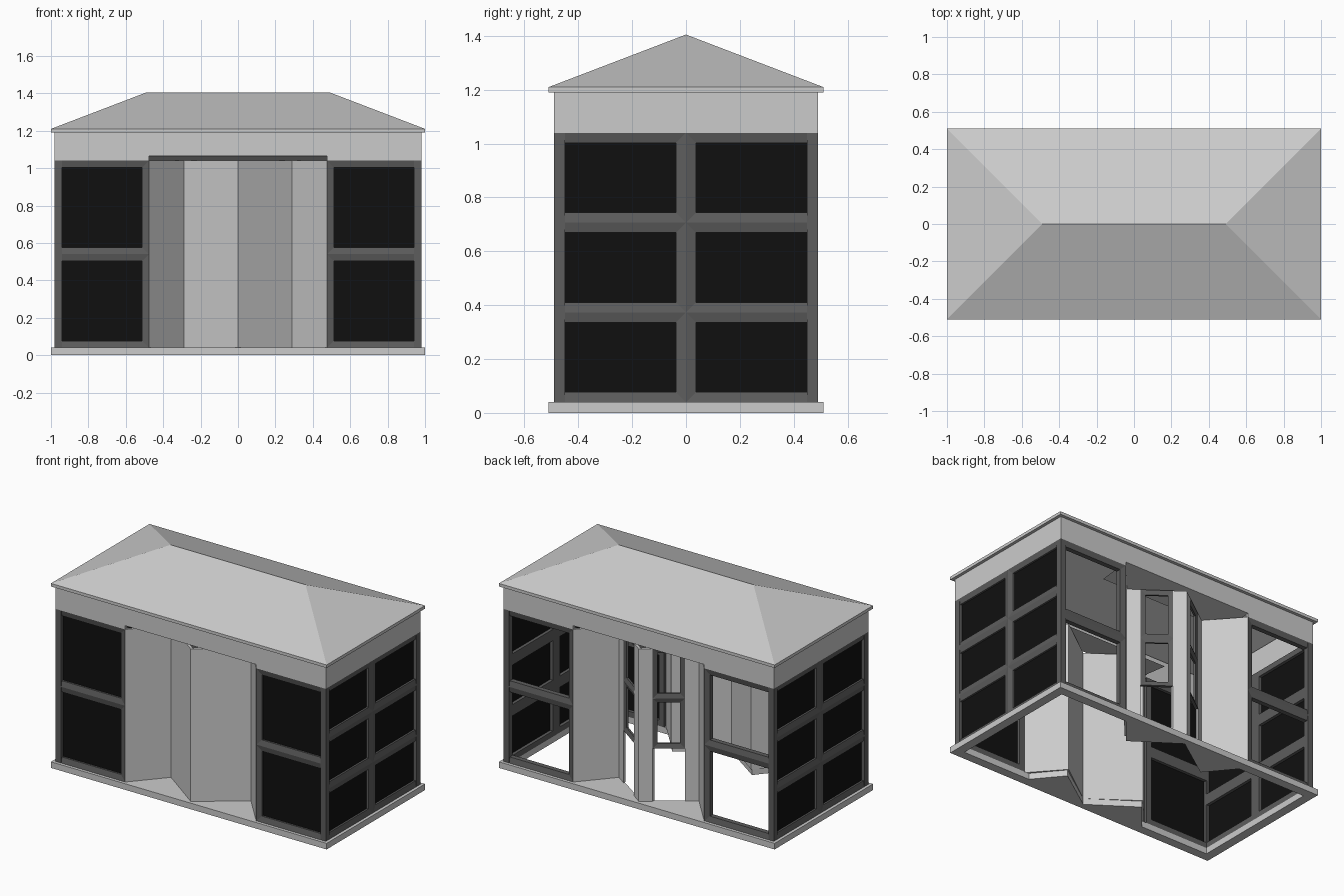
import bpy, bmesh
from mathutils import Vector

if "Cube" in bpy.data.objects:
    bpy.data.objects.remove(bpy.data.objects["Cube"])


def material(name, v):
    m = bpy.data.materials.new(name)
    m.diffuse_color = (v, v, v, 1)
    m.use_nodes = True
    m.node_tree.nodes["Principled BSDF"].inputs["Base Color"].default_value = m.diffuse_color
    return m


WALL = material("light_grey_wall", 0.60)
FRAME = material("dark_grey_frame", 0.11)
GLASS = material("black_glass", 0.005)


def finish(name, bm, mats):
    me = bpy.data.meshes.new(name)
    bm.to_mesh(me)
    bm.free()
    for m in mats:
        me.materials.append(m)
    ob = bpy.data.objects.new(name, me)
    bpy.context.scene.collection.objects.link(ob)
    return ob


def prism(name, loops, z0, z1, mat=WALL):
    """Flat outline (optionally with a hole loop) extruded from z0 to z1."""
    bm = bmesh.new()
    edges = []
    for loop in loops:
        vs = [bm.verts.new((x, y, z0)) for x, y in loop]
        edges += [bm.edges.new((vs[i - 1], vs[i])) for i in range(len(vs))]
    bmesh.ops.triangle_fill(bm, use_beauty=True, edges=edges)
    ext = bmesh.ops.extrude_face_region(bm, geom=bm.faces[:])
    top = [g for g in ext["geom"] if isinstance(g, bmesh.types.BMVert)]
    bmesh.ops.translate(bm, verts=top, vec=(0, 0, z1 - z0))
    bmesh.ops.recalc_face_normals(bm, faces=bm.faces[:])
    return finish(name, bm, [mat])


def window(name, p, q, z0, z1, cols, rows, border=0.037, glass=True, thick=0.04):
    """Grid of mitred frames from p to q (counter-clockwise seen from above)."""
    p, q = Vector((*p, 0)), Vector((*q, 0))
    u = (q - p).normalized()
    n = Vector((-u.y, u.x, 0))          # points into the building
    w, h = (q - p).length / cols, (z1 - z0) / rows
    bm = bmesh.new()

    def rect(c, r, inset, depth):
        a, b = c * w + inset, (c + 1) * w - inset
        lo, hi = z0 + r * h + inset, z0 + (r + 1) * h - inset
        return [bm.verts.new(p + u * s + n * depth + Vector((0, 0, z)))
                for s, z in ((a, lo), (b, lo), (b, hi), (a, hi))]

    cells = [(c, r) for c in range(cols) for r in range(rows)]
    for c, r in cells:
        rings = [rect(c, r, 0, 0), rect(c, r, border, 0.008),
                 rect(c, r, border, thick), rect(c, r, 0, thick)]
        for A, B in zip(rings, rings[1:]):
            for i in range(4):
                bm.faces.new((A[i - 1], A[i], B[i], B[i - 1]))
    bmesh.ops.remove_doubles(bm, verts=bm.verts[:], dist=1e-4)
    bmesh.ops.bridge_loops(bm, edges=[e for e in bm.edges if e.is_boundary])
    bmesh.ops.recalc_face_normals(bm, faces=bm.faces[:])
    if glass:
        for c, r in cells:
            bm.faces.new(rect(c, r, border, 0.02)).material_index = 1
    finish(name, bm, [FRAME, GLASS])


def box_loop(x, y):
    return [(-x, -y), (x, -y), (x, y), (-x, y)]


def turn(pts, s):
    """Keep for the front (s=1), half turn for the back (s=-1)."""
    return [(x * s, y * s) for x, y in pts]


# plinth ring, widened under the recessed entrances
half = [(-.94, -.45), (-.44, -.45), (-.29, -.27), (0, -.47),
        (.29, -.27), (.44, -.45), (.94, -.45)]
prism("plinth", [box_loop(1, .51), half + turn(half, -1)], 0, .04)

# wall band under the roof, lower at the ends than over the entrances
prism("wall_band", [box_loop(.98, .49), box_loop(.96, .47)], 1.065, 1.19)
for s, side in ((1, "right"), (-1, "left")):
    u_shape = [(.475, -.49), (.98, -.49), (.98, .49), (.475, .49),
               (.475, .47), (.96, .47), (.96, -.47), (.475, -.47)]
    prism("wall_band_" + side, [turn(u_shape, s)], 1.04, 1.065)
    # end wall windows
    window("end_windows_" + side, *turn([(.98, -.49), (.98, .49)], s), .04, 1.04, 2, 3)

# eaves and hipped roof
prism("eaves", [box_loop(1, .51), box_loop(.96, .47)], 1.19, 1.21)
bm = bmesh.new()
a, b, c, d = [bm.verts.new((x, y, 1.21)) for x, y in box_loop(1, .51)]
e, f = bm.verts.new((-.49, 0, 1.405)), bm.verts.new((.49, 0, 1.405))
for face in ((a, b, f, e), (b, c, f), (c, d, e, f), (d, a, e)):
    bm.faces.new(face)
finish("hip_roof", bm, [WALL])

# front and back: side windows, folded entrance walls, sloped soffit
zig = [(-.475, -.49), (-.29, -.28), (0, -.49), (.29, -.28), (.475, -.49)]
for s, side in ((1, "front"), (-1, "back")):
    for x0, x1 in ((-.98, -.475), (.475, .98)):
        window(side + "_windows", *turn([(x0, -.49), (x1, -.49)], s),
               .04, 1.04, 1, 2, glass=(s == 1))
    for i, (p, q) in enumerate(zip(zig, zig[1:])):
        P, Q = Vector(p), Vector(q)
        door = s == -1 and i in (1, 2)   # back inner panels hold doorways
        for t0, t1 in ([(0, .23), (.77, 1)] if door else [(0, 1)]):
            A, B = P.lerp(Q, t0), P.lerp(Q, t1)
            pts = [(A.x, A.y), (B.x, B.y), (B.x, B.y + .02), (A.x, A.y + .02)]
            prism(side + "_folded_wall", [turn(pts, s)], .04, 1.04)
        if door:
            window("transom_window", *turn([P.lerp(Q, .23), P.lerp(Q, .77)], s),
                   .385, 1.04, 1, 2, border=.03, glass=False, thick=.02)
    bm = bmesh.new()
    bm.faces.new([bm.verts.new((x * s, y * s, z)) for x, y, z in (
        (-.475, -.49, 1.065), (-.475, -.28, 1.04), (.475, -.28, 1.04), (.475, -.49, 1.065))])
    bmesh.ops.recalc_face_normals(bm, faces=bm.faces[:])
    bm.normal_update()
    if bm.faces[:][0].normal.z > 0:
        bmesh.ops.reverse_faces(bm, faces=bm.faces[:])
    finish(side + "_soffit", bm, [WALL])
